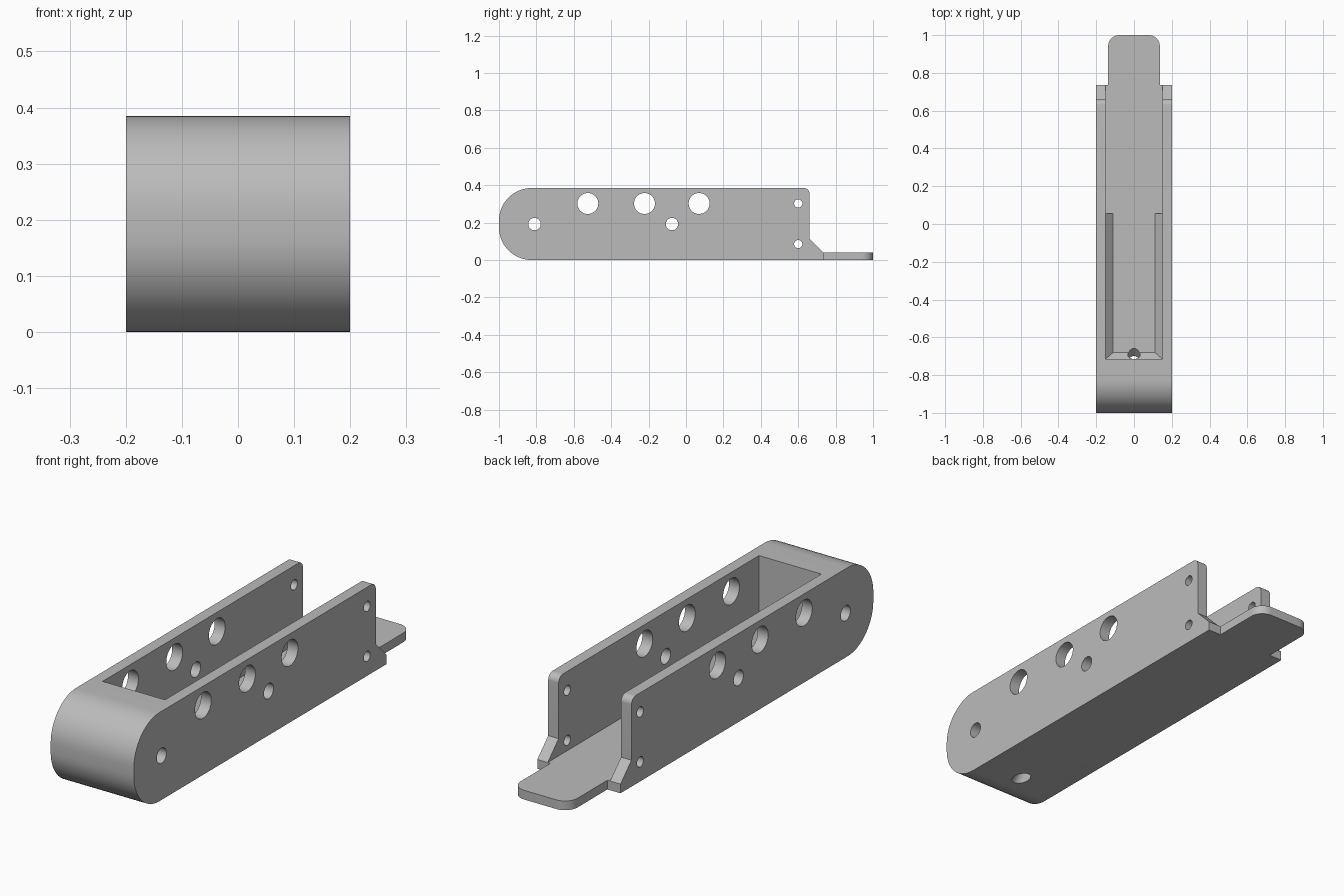
import bpy
import bmesh
import math
from mathutils import Vector, Matrix

if "Cube" in bpy.data.objects:
    bpy.data.objects.remove(bpy.data.objects["Cube"], do_unlink=True)

grey = bpy.data.materials.new("plain grey")
grey.use_nodes = True
COLOUR = (0.5, 0.5, 0.5, 1)
grey.diffuse_color = COLOUR
grey.node_tree.nodes["Principled BSDF"].inputs["Base Color"].default_value = COLOUR


def rounded(corners, steps=14):
    """Outline from (a, b, radius) corners, each filleted by its radius."""
    pts = []
    for i, (a, b, r) in enumerate(corners):
        p = Vector((a, b))
        if r == 0:
            pts.append(p)
            continue
        u = (Vector(corners[i - 1][:2]) - p).normalized()
        v = (Vector(corners[(i + 1) % len(corners)][:2]) - p).normalized()
        centre = p + (u + v) * r          # right-angled corners only
        for k in range(steps + 1):
            t = k / steps * math.pi / 2
            pts.append(centre - v * r * math.cos(t) - u * r * math.sin(t))
    return pts


def loft(name, rings):
    """Closed solid through rings of equal length."""
    bm = bmesh.new()
    loops = [[bm.verts.new(p) for p in ring] for ring in rings]
    n = len(loops[0])
    for lo, hi in zip(loops, loops[1:]):
        for i in range(n):
            j = (i + 1) % n
            bm.faces.new((lo[i], lo[j], hi[j], hi[i]))
    bm.faces.new(loops[0])
    bm.faces.new(loops[-1])
    bmesh.ops.recalc_face_normals(bm, faces=bm.faces)
    return finish(name, bm)


def finish(name, bm):
    mesh = bpy.data.meshes.new(name)
    bm.to_mesh(mesh)
    bm.free()
    mesh.materials.append(grey)
    obj = bpy.data.objects.new(name, mesh)
    bpy.context.collection.objects.link(obj)
    return obj


def drill(name, centre, axis, radius, length):
    bm = bmesh.new()
    turn = Vector((0, 0, 1)).rotation_difference(Vector(axis)).to_matrix().to_4x4()
    bmesh.ops.create_cone(bm, cap_ends=True, segments=40, radius1=radius,
                          radius2=radius, depth=length,
                          matrix=Matrix.Translation(centre) @ turn)
    return finish(name, bm)


def rect(half_x, y0, y1, z):
    return [(-half_x, y0, z), (half_x, y0, z), (half_x, y1, z), (-half_x, y1, z)]


def combine(target, tool, operation):
    tool.hide_render = True
    mod = target.modifiers.new("cut", "BOOLEAN")
    mod.operation = operation
    mod.solver = "EXACT"
    mod.object = tool
    bpy.context.view_layer.objects.active = target
    bpy.ops.object.modifier_apply(modifier=mod.name)
    bpy.data.objects.remove(tool, do_unlink=True)


HEIGHT, FLOOR, TAIL = 0.385, 0.04, 0.735

# Body: side outline with a round nose, swept across the width
side = rounded([(-1, 0, 0.175), (TAIL, 0, 0), (TAIL, FLOOR, 0),
                (0.66, 0.115, 0), (0.66, HEIGHT, 0.03), (-1, HEIGHT, 0.175)])
body = loft("channel_body", [[(x, p.x, p.y) for p in side] for x in (-0.2, 0.2)])

# Channel: chamfered floor edges at the front, square behind
pocket = loft("pocket_cutter", [rect(0.11, -0.68, 0.3, FLOOR),
                                rect(0.15, -0.715, 0.3, 0.078),
                                rect(0.15, -0.715, 0.3, 0.5)])
combine(body, pocket, "DIFFERENCE")
rear = loft("rear_cutter", [rect(0.15, 0.055, 0.9, z) for z in (FLOOR, 0.5)])
combine(body, rear, "DIFFERENCE")

# Tongue: rounded floor plate reaching out of the back
plan = rounded([(-0.137, 0.6, 0), (0.137, 0.6, 0),
                (0.137, 1, 0.06), (-0.137, 1, 0.06)])
tongue = loft("tongue", [[(p.x, p.y, z) for p in plan] for z in (0, FLOOR)])
combine(body, tongue, "UNION")

# Cross holes through both side walls
holes = [(y, 0.302, 0.056) for y in (-0.525, -0.222, 0.07)]
holes += [(y, 0.192, 0.033) for y in (-0.81, -0.075)]
holes += [(0.6, z, 0.022) for z in (0.302, 0.085)]
for y, z, r in holes:
    combine(body, drill("hole_cutter", (0, y, z), (1, 0, 0), r, 1), "DIFFERENCE")

# Slanted drain hole from the front floor chamfer to the underside
drain = drill("drain_cutter", (0, -0.72, 0.025), (0, 1, 1), 0.033, 0.24)
combine(body, drain, "DIFFERENCE")

bpy.ops.object.select_all(action="DESELECT")
body.select_set(True)
bpy.context.view_layer.objects.active = body
bpy.ops.object.shade_smooth_by_angle(angle=math.radians(30))
